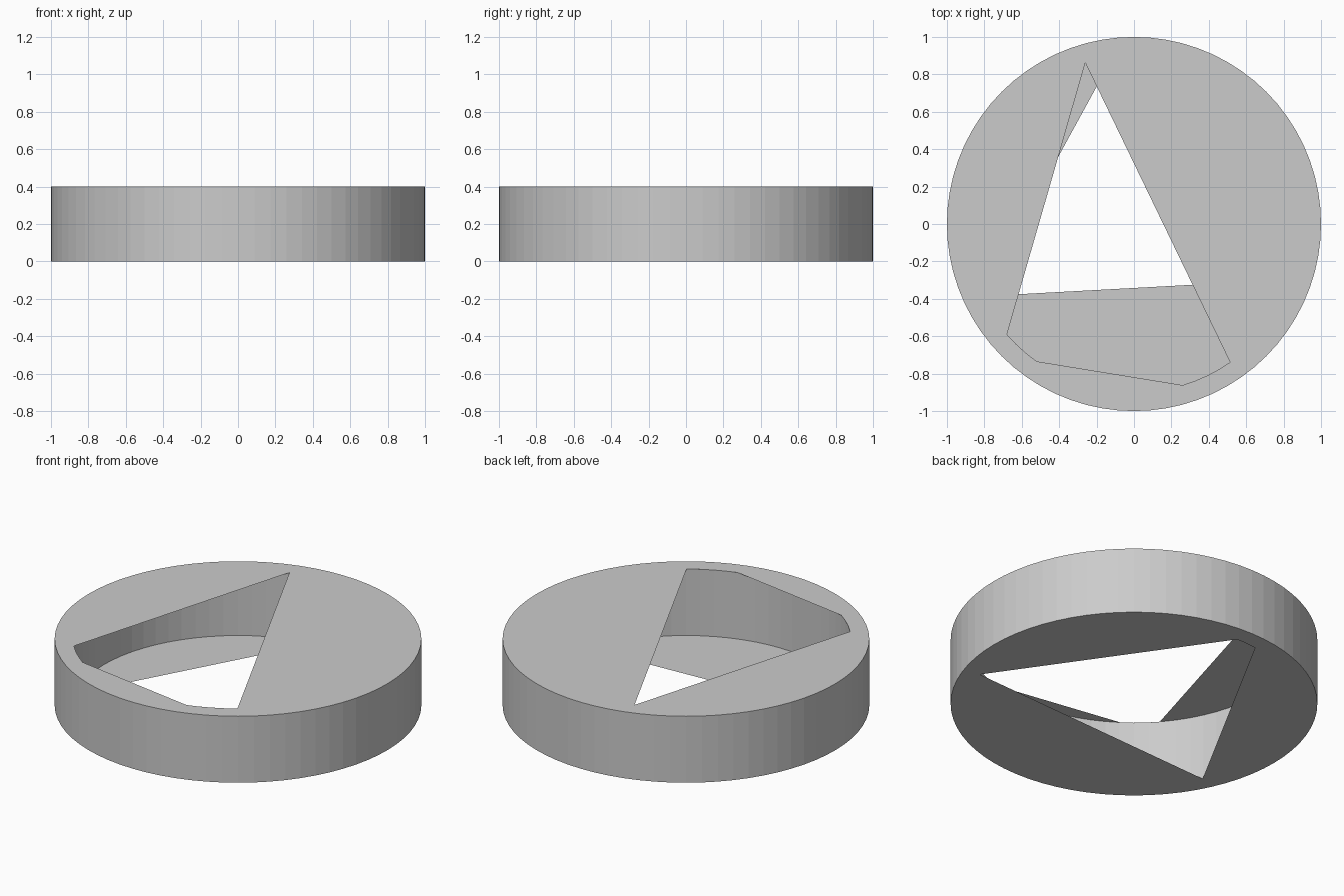
import bpy
import bmesh
from math import cos, sin, radians

cube = bpy.data.objects.get("Cube")
if cube:
    bpy.data.objects.remove(cube)

SIDES = 72
OUTER, INNER, HEIGHT = 1.0, 0.9, 0.4

grey = bpy.data.materials.new("light grey")
grey.use_nodes = True
colour = (0.6, 0.6, 0.6, 1)
grey.diffuse_color = colour
grey.node_tree.nodes["Principled BSDF"].inputs["Base Color"].default_value = colour


def arc(radius, start, end, steps):
    """Points along a circle, both ends included."""
    angles = [radians(start + (end - start) * i / steps) for i in range(steps + 1)]
    return [(radius * cos(a), radius * sin(a)) for a in angles]


def circle(radius):
    return arc(radius, 0, 360, SIDES)[:-1]


def add_loop(bm, points, z):
    verts = [bm.verts.new((x, y, z)) for x, y in points]
    edges = [bm.edges.new((v, verts[i - 1])) for i, v in enumerate(verts)]
    return verts, edges


def finish(bm, name):
    mesh = bpy.data.meshes.new(name)
    bm.to_mesh(mesh)
    bm.free()
    mesh.materials.append(grey)
    obj = bpy.data.objects.new(name, mesh)
    bpy.context.collection.objects.link(obj)


def wall(name, radius, outward):
    """Upright band of flat facets."""
    bm = bmesh.new()
    low, _ = add_loop(bm, circle(radius), 0)
    high, _ = add_loop(bm, circle(radius), HEIGHT)
    for i in range(SIDES):
        quad = [low[i - 1], low[i], high[i], high[i - 1]]
        bm.faces.new(quad if outward else quad[::-1])
    finish(bm, name)


def cap(name, z, hole, up):
    """Thin disc pierced by a cut-out."""
    bm = bmesh.new()
    edges = add_loop(bm, circle(OUTER), z)[1] + add_loop(bm, hole, z)[1]
    bmesh.ops.triangle_fill(bm, edges=edges, use_beauty=True)
    for face in bm.faces:
        face.normal_update()
        if face.normal.z * up < 0:
            face.normal_flip()
    finish(bm, name)


# Hollow ring
wall("outer_wall", OUTER, True)
wall("inner_wall", INNER, False)

# Top cut-out: one sharp corner and two rounded ones
top_hole = (arc(INNER, 106.8, 106.8, 1)[:1]
            + arc(INNER, 221, 234.7, 3)
            + arc(INNER, 286.8, 304.8, 4))
cap("top_plate", HEIGHT, top_hole, 1)

# Bottom cut-out: two sharp corners and one rounded
bottom_hole = (arc(INNER, -19.2, -19.2, 1)[:1]
               + arc(INNER, 88.7, 97.2, 2)
               + arc(INNER, 205.4, 205.4, 1)[:1])
cap("bottom_plate", 0, bottom_hole, -1)
